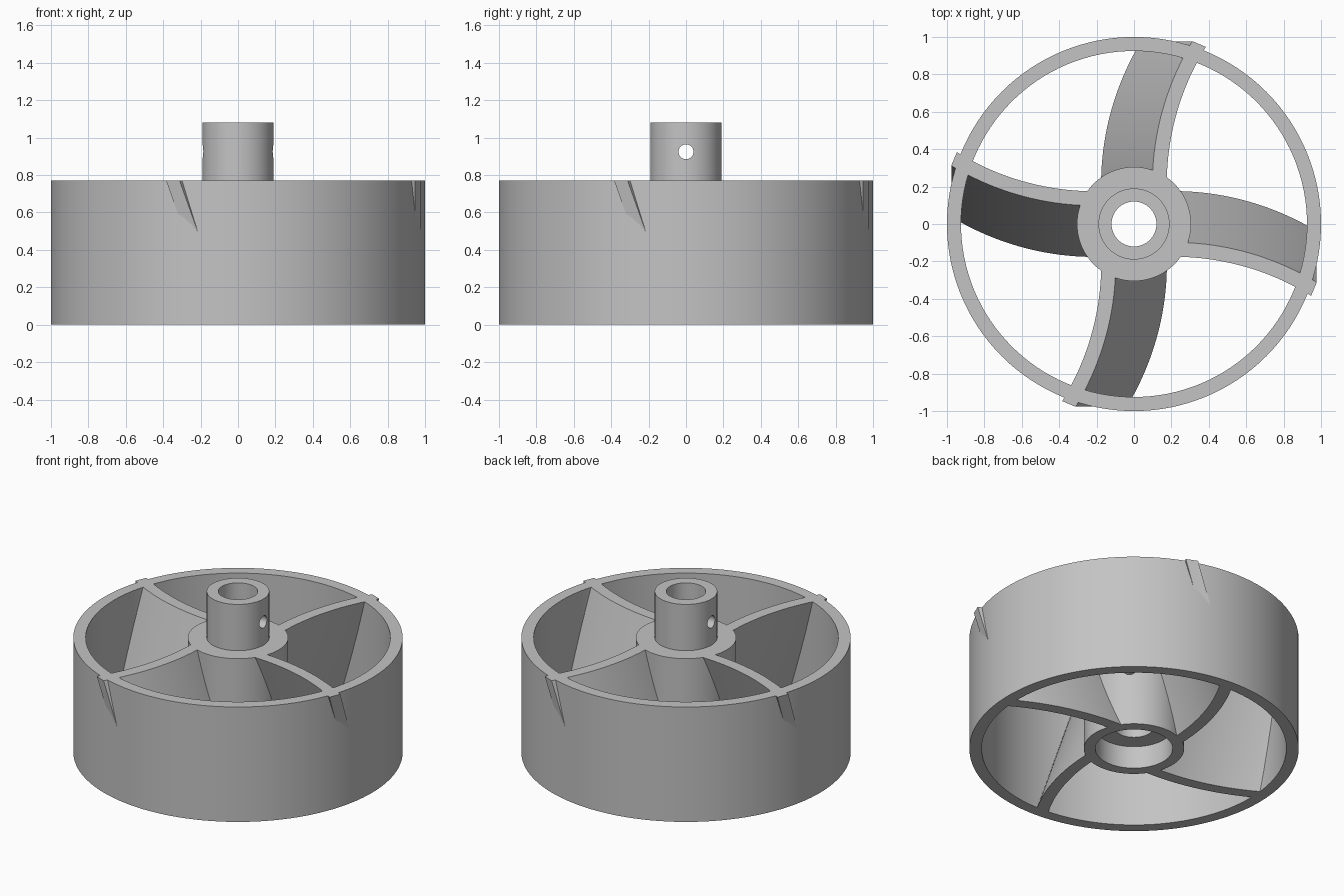
import bpy, bmesh, math
from mathutils import Matrix, Vector

if "Cube" in bpy.data.objects:
    bpy.data.objects.remove(bpy.data.objects["Cube"], do_unlink=True)

grey = bpy.data.materials.new("plain_grey")
grey.use_nodes = True
colour = (0.55, 0.55, 0.55, 1)
grey.diffuse_color = colour
grey.node_tree.nodes["Principled BSDF"].inputs["Base Color"].default_value = colour

HEIGHT = 0.77


def make_object(name, bm):
    bmesh.ops.recalc_face_normals(bm, faces=bm.faces[:])
    mesh = bpy.data.meshes.new(name)
    bm.to_mesh(mesh)
    bm.free()
    mesh.materials.append(grey)
    obj = bpy.data.objects.new(name, mesh)
    bpy.context.collection.objects.link(obj)
    return obj


def activate(obj):
    bpy.ops.object.select_all(action="DESELECT")
    obj.select_set(True)
    bpy.context.view_layer.objects.active = obj


def smooth(obj):
    activate(obj)
    bpy.ops.object.shade_smooth_by_angle(angle=math.radians(30))


def lathe(name, profile, steps=96):
    """Spin a closed (radius, height) profile around z."""
    bm = bmesh.new()
    rings = []
    for i in range(steps):
        turn = Matrix.Rotation(math.tau * i / steps, 3, "Z")
        rings.append([bm.verts.new(turn @ Vector((r, 0, z))) for r, z in profile])
    n = len(profile)
    for i in range(steps):
        a, b = rings[i], rings[(i + 1) % steps]
        for j in range(n):
            k = (j + 1) % n
            bm.faces.new((a[j], b[j], b[k], a[k]))
    return make_object(name, bm)


def drill(obj, angle, z, radius, length):
    """Cut a horizontal round hole through the axis."""
    bm = bmesh.new()
    place = (Matrix.Translation((0, 0, z)) @ Matrix.Rotation(angle, 4, "Z")
             @ Matrix.Rotation(math.pi / 2, 4, "Y"))
    bmesh.ops.create_cone(bm, cap_ends=True, segments=32, radius1=radius,
                          radius2=radius, depth=length, matrix=place)
    cutter = make_object("hole_cutter", bm)
    cutter.hide_render = True
    mod = obj.modifiers.new("hole", "BOOLEAN")
    mod.operation = "DIFFERENCE"
    mod.solver = "EXACT"
    mod.object = cutter
    activate(obj)
    bpy.ops.object.modifier_apply(modifier=mod.name)
    bpy.data.objects.remove(cutter, do_unlink=True)


def arc(peak, radius, x_end, steps=20):
    """Curved plan line of one blade side, falling away from its peak."""
    x_start, x_peak = 0.24, 0.21
    points = []
    for i in range(steps + 1):
        x = x_start + (x_end - x_start) * i / steps
        drop = radius - math.sqrt(radius ** 2 - (x - x_peak) ** 2)
        points.append((x, peak - drop))
    return points


def blade(name, angle):
    """Curved strip leaning sideways from bottom to top."""
    lean = 0.274
    outline = arc(-0.098, 1.48, 0.977) + arc(-0.175, 1.403, 0.947)[::-1]
    bm = bmesh.new()
    low = [bm.verts.new((x, y + lean, 0)) for x, y in outline]
    top = [bm.verts.new((x, y, HEIGHT)) for x, y in outline]
    n = len(outline)
    for i in range(n):
        j = (i + 1) % n
        bm.faces.new((low[i], low[j], top[j], top[i]))
    # end caps as quads across the strip
    for row in (low, top):
        for i in range(n // 2 - 1):
            bm.faces.new((row[i], row[i + 1], row[n - 2 - i], row[n - 1 - i]))
    bm.transform(Matrix.Rotation(angle, 4, "Z"))
    return make_object(name, bm)


# Outer rim
rim = lathe("outer_rim", [(0.925, 0), (1, 0), (1, HEIGHT), (0.925, HEIGHT)], 128)
smooth(rim)

# Hub with collar, through bore and wider recess underneath
hub = lathe("hub_and_collar", [
    (0.235, 0), (0.305, 0), (0.305, HEIGHT), (0.19, HEIGHT),
    (0.19, 1.08), (0.12, 1.08), (0.12, 0.15), (0.235, 0.15)])
drill(hub, 0, 0.925, 0.04, 1)
drill(hub, math.pi / 4, HEIGHT / 2, 0.04, 1)
smooth(hub)

# Four leaning blades
for i in range(4):
    smooth(blade(f"blade_{i + 1}", i * math.pi / 2))
